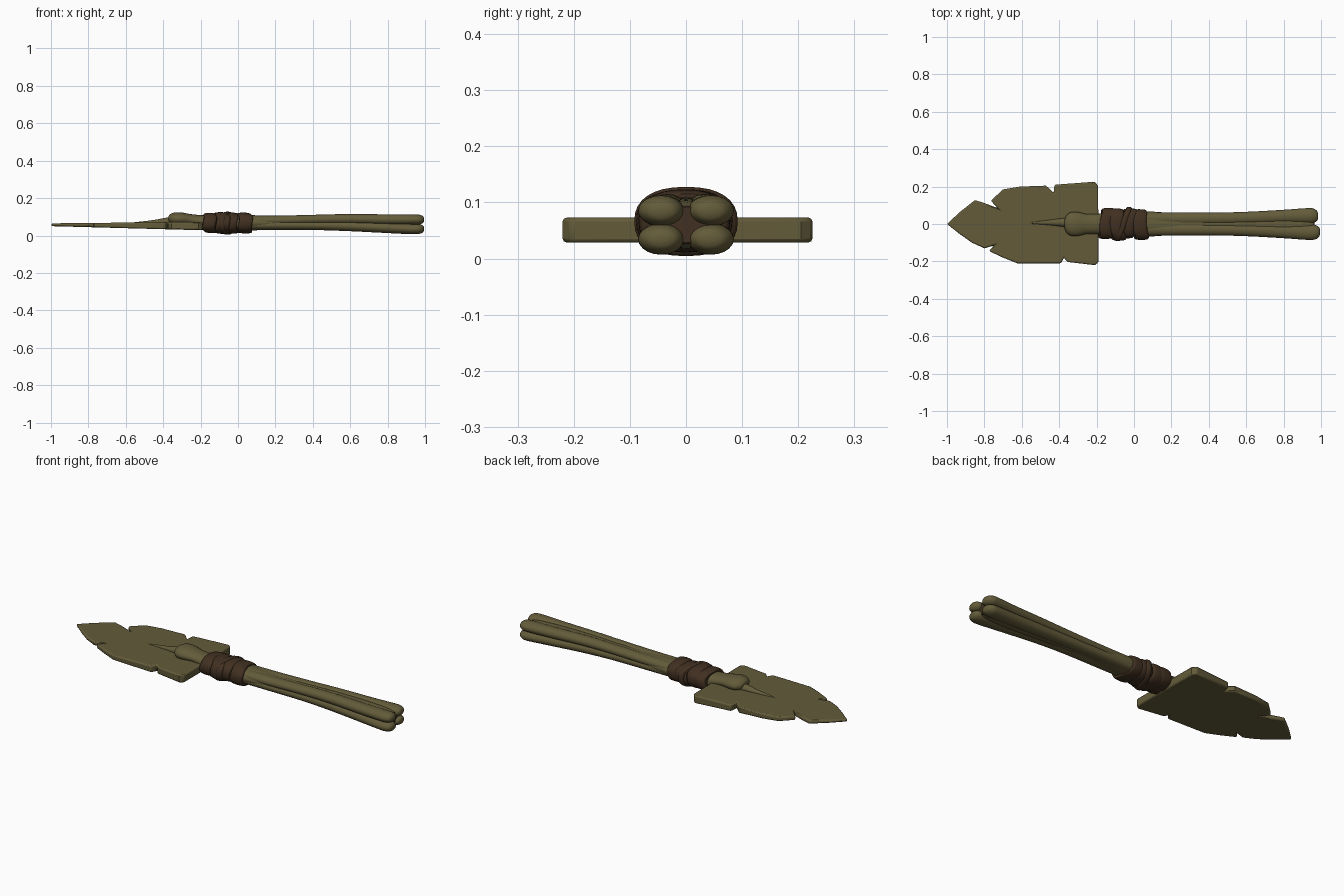
import bpy, bmesh, math

cube = bpy.data.objects.get("Cube")
if cube:
    bpy.data.objects.remove(cube, do_unlink=True)


def material(name, color):
    m = bpy.data.materials.new(name)
    m.use_nodes = True
    m.diffuse_color = (*color, 1)
    m.node_tree.nodes["Principled BSDF"].inputs["Base Color"].default_value = (*color, 1)
    return m


OLIVE = material("olive bone", (0.125, 0.105, 0.042))
BROWN = material("dark leather", (0.052, 0.029, 0.015))


def finish(name, bm, mats, angle=45):
    bmesh.ops.recalc_face_normals(bm, faces=bm.faces)
    mesh = bpy.data.meshes.new(name)
    bm.to_mesh(mesh)
    bm.free()
    ob = bpy.data.objects.new(name, mesh)
    bpy.context.collection.objects.link(ob)
    for m in mats:
        mesh.materials.append(m)
    bpy.ops.object.select_all(action='DESELECT')
    ob.select_set(True)
    bpy.context.view_layer.objects.active = ob
    bpy.ops.object.shade_smooth_by_angle(angle=math.radians(angle))
    return ob


def blend(stations, steps):
    """Resample stations with a smooth Catmull-Rom curve."""
    out = []
    last = len(stations) - 1
    for i in range(last):
        a, b, c, d = (stations[min(max(i + k, 0), last)] for k in (-1, 0, 1, 2))
        for s in range(steps):
            t = s / steps
            out.append([q + t * (r - p) / 2 + t * t * (2 * p - 5 * q + 4 * r - w) / 2
                        + t ** 3 * (3 * q - p - 3 * r + w) / 2
                        for p, q, r, w in zip(a, b, c, d)])
    return out + [list(stations[last])]


def loft(name, stations, mats, steps=4, sides=24, power=1.0, slant=0.0, wave=0.0, rule=None):
    """Skin closed sections given as x, y, z, half width, half height."""
    bm = bmesh.new()
    rings = []
    for x, y, z, ry, rz in blend(stations, steps):
        ring = []
        for k in range(sides):
            a = math.tau * k / sides
            c, s = math.cos(a), math.sin(a)
            py = math.copysign(abs(c) ** power, c)
            pz = math.copysign(abs(s) ** power, s)
            ring.append(bm.verts.new((x + slant * c + wave * math.sin(3 * a),
                                      y + ry * py, z + rz * pz)))
        rings.append(ring)
    for r, q in zip(rings, rings[1:]):
        for k in range(sides):
            n = (k + 1) % sides
            bm.faces.new((r[k], r[n], q[n], q[k]))
    bm.faces.new(rings[0])
    bm.faces.new(rings[-1])
    if rule:
        for f in bm.faces:
            f.material_index = int(rule(f.calc_center_median()))
    return finish(name, bm, mats)


# Chipped leaf blade, thinner toward the tip
outline = [(-1, 0), (-.93, .065), (-.85, .128), (-.80, .112), (-.73, .085), (-.765, .125),
           (-.70, .185), (-.61, .2), (-.47, .205), (-.43, .167), (-.425, .21), (-.21, .226),
           (-.193, .205), (-.19, 0), (-.19, -.205), (-.21, -.22), (-.355, -.203),
           (-.375, -.18), (-.39, -.21), (-.625, -.21), (-.7, -.18), (-.775, -.145),
           (-.75, -.115), (-.8, -.13), (-.866, -.1), (-.93, -.055)]
bm = bmesh.new()
layers = []
for tip, base in ((.05, .028), (.065, .073)):
    layers.append([bm.verts.new((x, y, tip + (base - tip) * (x + 1) / .81)) for x, y in outline])
low, high = layers
for i in range(len(outline)):
    j = (i + 1) % len(outline)
    bm.faces.new((low[i], low[j], high[j], high[i]))
bm.faces.new(low)
bm.faces.new(high)
blade = finish("blade", bm, [OLIVE], 35)
bevel = blade.modifiers.new("worn edge", 'BEVEL')
bevel.width = .007
bevel.segments = 2
bevel.limit_method = 'ANGLE'
bevel.angle_limit = math.radians(50)

# Raised spine on the blade
loft("blade_spine", [(-.56, .005, .068, .003, .002), (-.45, .008, .071, .014, .012),
                     (-.37, .008, .075, .024, .022), (-.28, .005, .075, .03, .025)], [OLIVE])

# Bone knob lying over the blade
loft("bone_knob", [(-.372, 0, .092, .012, .008), (-.365, 0, .09, .04, .022),
                   (-.34, 0, .089, .062, .034), (-.30, 0, .089, .064, .034),
                   (-.25, 0, .084, .053, .03), (-.18, 0, .074, .055, .034),
                   (-.1, 0, .068, .06, .04)], [OLIVE])

# Handle core, with a stained patch along its lower front
loft("handle", [(-.2, 0, .067, .055, .036), (0, 0, .067, .066, .043), (.1, 0, .068, .066, .04),
                (.25, 0, .068, .055, .035), (.42, 0, .069, .052, .036),
                (.6, 0, .068, .054, .041), (.78, 0, .063, .06, .044),
                (.92, 0, .06, .062, .042), (.965, 0, .06, .048, .032)],
     [OLIVE, BROWN], steps=6, sides=32,
     rule=lambda p: (.6 < p.x < .74 and p.y < -.035 and p.z < .066) or p.x > .955)

# Four long lobes that fan out into the knuckled end
for side in (-1, 1):
    for up in (-1, 1):
        word = ("lower" if up < 0 else "upper") + ("_right" if side < 0 else "_left")
        end = .995 if side < 0 else .985
        loft(word + "_knuckle", [
            (.0, side * .028, .068 + up * .012, .034, .026),
            (.2, side * .028, .068 + up * .013, .034, .025),
            (.42, side * .029, .07 + up * .016, .032, .025),
            (.6, side * .032, .069 + up * .019, .033, .027),
            (.8, side * .04, .063 + up * .022, .036, .028),
            (.93, side * .044, .06 + up * .025, .041, .028),
            (end - .025, side * .044, .06 + up * .025, .038, .026),
            (end - .006, side * .043, .06 + up * .025, .026, .018),
            (end, side * .042, .06 + up * .025, .01, .007)], [OLIVE], sides=20)

# Leather binding made of overlapping slanted bands
bands = [(-.145, .034, .083, .053, .008), (-.088, .036, .086, .057, -.008),
         (-.03, .034, .08, .055, .01), (.034, .036, .082, .055, -.006)]
for i, (x, half, ry, rz, tilt) in enumerate(bands):
    y = -.003 if i % 2 else .003
    loft("binding_%d" % (i + 1), [
        (x - half, y, .067, ry * .82, rz * .8), (x - half * .9, y, .067, ry * .96, rz * .95),
        (x, y, .067, ry, rz * 1.02), (x + half * .9, y, .066, ry * .96, rz * .95),
        (x + half, y, .066, ry * .82, rz * .8)],
        [BROWN], steps=3, sides=32, power=.85, slant=tilt, wave=.004)

# Narrow crossing strap around the binding
loft("binding_strap", [(-.075, 0, .066, .07, .045), (-.068, 0, .066, .09, .06),
                       (-.045, 0, .066, .09, .06), (-.038, 0, .066, .07, .045)],
     [BROWN], steps=3, sides=32, power=.85, slant=.03)
